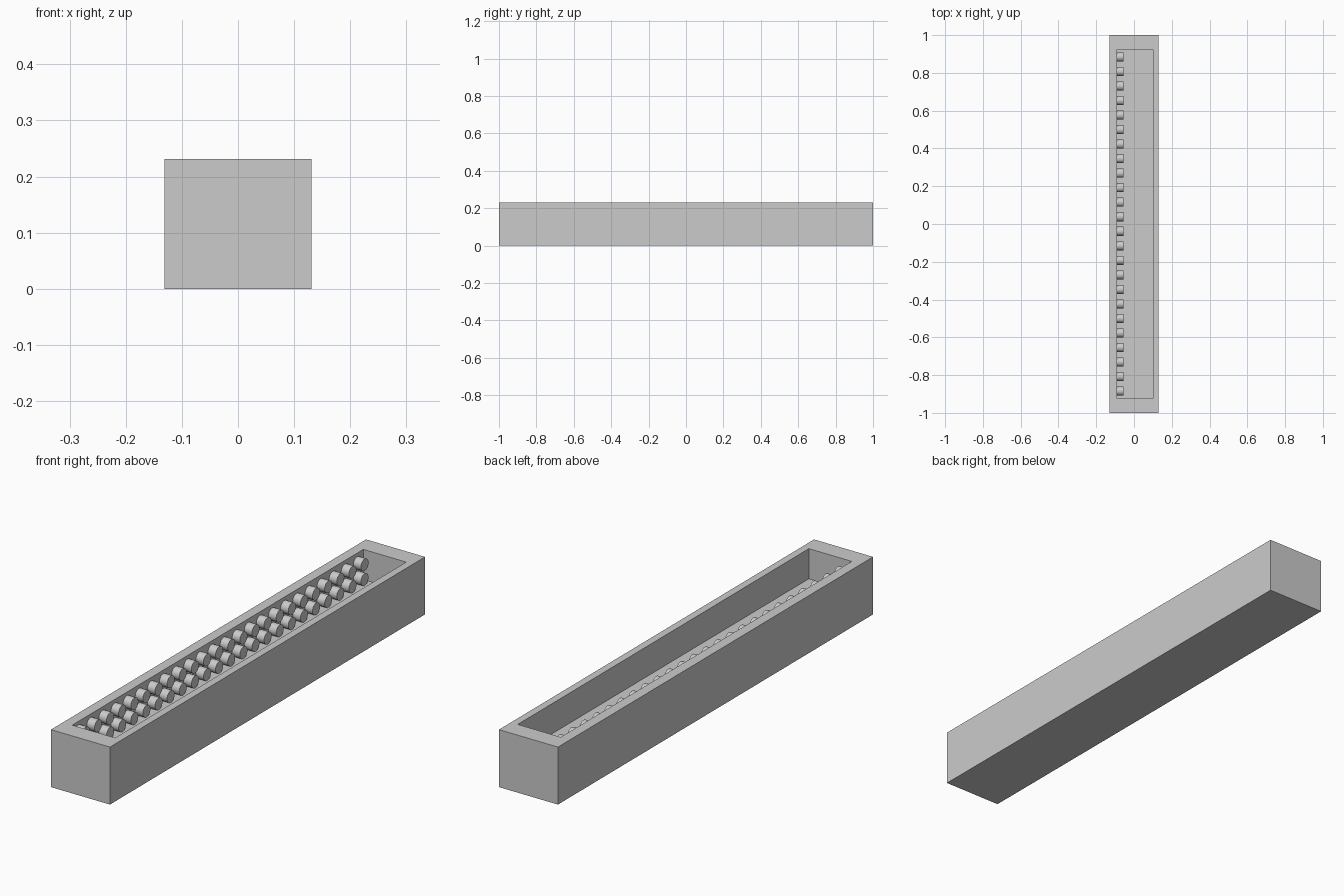
import bpy
import bmesh
from math import pi
from mathutils import Matrix, Vector

cube = bpy.data.objects.get("Cube")
if cube:
    bpy.data.objects.remove(cube, do_unlink=True)

# Single plain grey finish
grey = bpy.data.materials.new("plain_grey")
grey.use_nodes = True
COLOUR = (0.6, 0.6, 0.6, 1)
grey.diffuse_color = COLOUR
grey.node_tree.nodes["Principled BSDF"].inputs["Base Color"].default_value = COLOUR

WIDTH, LENGTH, HEIGHT = 0.262, 2.0, 0.231
LEFT, RIGHT, HALF, FLOOR = -0.09, 0.101, 0.924, 0.11
PEG_RADIUS, PEG_LENGTH, PEG_COUNT, PEG_PITCH = 0.024, 0.034, 24, 0.0769
ROWS = (0.134, 0.193)


def add_object(name, bm):
    mesh = bpy.data.meshes.new(name)
    bm.to_mesh(mesh)
    bm.free()
    mesh.materials.append(grey)
    obj = bpy.data.objects.new(name, mesh)
    bpy.context.collection.objects.link(obj)
    return obj


# Long trough: a block whose top face is inset and sunk to form the cavity
bm = bmesh.new()
size = Matrix.Diagonal((WIDTH, LENGTH, HEIGHT, 1))
bmesh.ops.create_cube(bm, size=1, matrix=Matrix.Translation((0, 0, HEIGHT / 2)) @ size)
top = max(bm.faces, key=lambda f: f.calc_center_median().z)
bmesh.ops.inset_individual(bm, faces=[top], thickness=0.03)
for v in top.verts:
    v.co.x = LEFT if v.co.x < 0 else RIGHT
    v.co.y = -HALF if v.co.y < 0 else HALF
pit = bmesh.ops.extrude_discrete_faces(bm, faces=[top])["faces"][0]
bmesh.ops.translate(bm, verts=pit.verts, vec=Vector((0, 0, FLOOR - HEIGHT)))
add_object("trough", bm)

# Two rows of round pegs standing out from one inner wall
for row, z in zip(("lower_pegs", "upper_pegs"), ROWS):
    bm = bmesh.new()
    for i in range(PEG_COUNT):
        y = (i - (PEG_COUNT - 1) / 2) * PEG_PITCH
        place = Matrix.Translation((LEFT + PEG_LENGTH / 2, y, z))
        bmesh.ops.create_cone(bm, cap_ends=True, segments=32, radius1=PEG_RADIUS,
                              radius2=PEG_RADIUS, depth=PEG_LENGTH,
                              matrix=place @ Matrix.Rotation(pi / 2, 4, "Y"))
    pegs = add_object(row, bm)
    bpy.ops.object.select_all(action="DESELECT")
    pegs.select_set(True)
    bpy.context.view_layer.objects.active = pegs
    bpy.ops.object.shade_smooth_by_angle()
